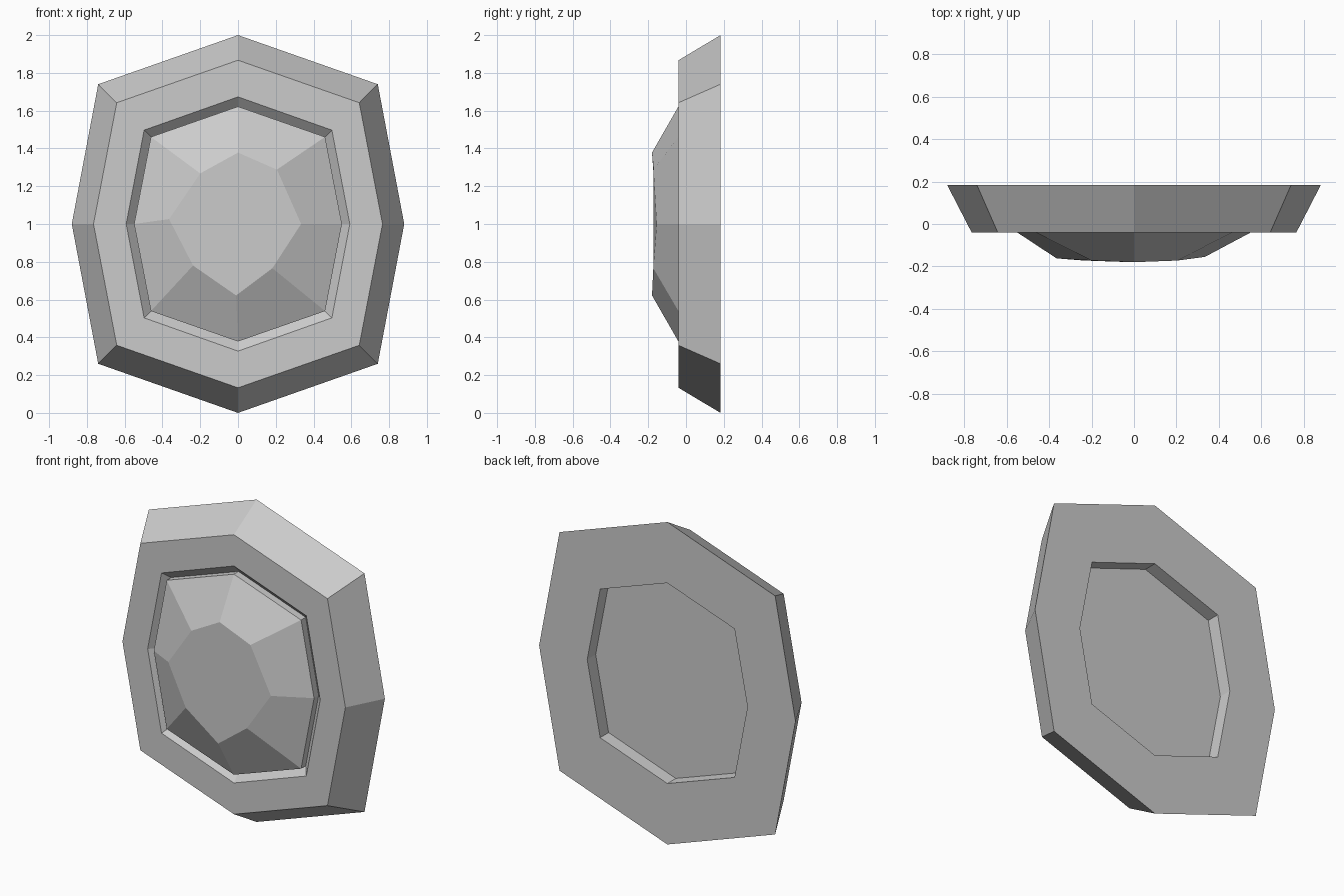
import bpy
import bmesh

cube = bpy.data.objects.get("Cube")
if cube:
    bpy.data.objects.remove(cube, do_unlink=True)

grey = bpy.data.materials.new("plain grey")
grey.use_nodes = True
colour = (0.6, 0.6, 0.6, 1)
grey.diffuse_color = colour
grey.node_tree.nodes["Principled BSDF"].inputs["Base Color"].default_value = colour

MID = 1.0                                  # height of the centre
BACK, FRONT, GROOVE, FLOOR = 0.183, -0.04, 0.005, 0.10


def octagon(side, corner, top, y):
    """Pointed octagon standing upright, clockwise from the top."""
    flat = [(0, top), (corner, corner), (side, 0), (corner, -corner),
            (0, -top), (-corner, -corner), (-side, 0), (-corner, corner)]
    return [(x, y, MID + z) for x, z in flat]


def build(name, rings, closed):
    """Join successive rings with quads; loop them round or cap both ends."""
    bm = bmesh.new()
    loops = [[bm.verts.new(p) for p in ring] for ring in rings]
    pairs = list(zip(loops, loops[1:]))
    if closed:
        pairs.append((loops[-1], loops[0]))
    else:
        bm.faces.new(loops[0])
        bm.faces.new(loops[-1])
    for a, b in pairs:
        n = len(a)
        for i in range(n):
            j = (i + 1) % n
            bm.faces.new((a[i], a[j], b[j], b[i]))
    bmesh.ops.recalc_face_normals(bm, faces=bm.faces)
    mesh = bpy.data.meshes.new(name)
    bm.to_mesh(mesh)
    bm.free()
    mesh.materials.append(grey)
    obj = bpy.data.objects.new(name, mesh)
    bpy.context.collection.objects.link(obj)
    return obj


# Bevelled frame with a sloping groove round the stone and an open back
inner = (0.55, 0.461, 0.622)
build("frame", [
    octagon(0.88, 0.74, 1.0, BACK),
    octagon(0.765, 0.642, 0.867, FRONT),
    octagon(0.592, 0.497, 0.673, FRONT),
    octagon(*inner, GROOVE),
    octagon(*inner, BACK),
], closed=True)

# Cut stone: straight girdle, sloping facets and an irregular front table
table = [(0, -0.18, 1.378), (0.206, -0.172, 1.288), (0.334, -0.155, 1.0),
         (0.182, -0.173, 0.766), (-0.01, -0.18, 0.622), (-0.238, -0.172, 0.78),
         (-0.365, -0.162, 1.026), (-0.2, -0.172, 1.268)]
build("gemstone", [
    octagon(*inner, FLOOR),
    octagon(*inner, FRONT),
    table,
], closed=False)
